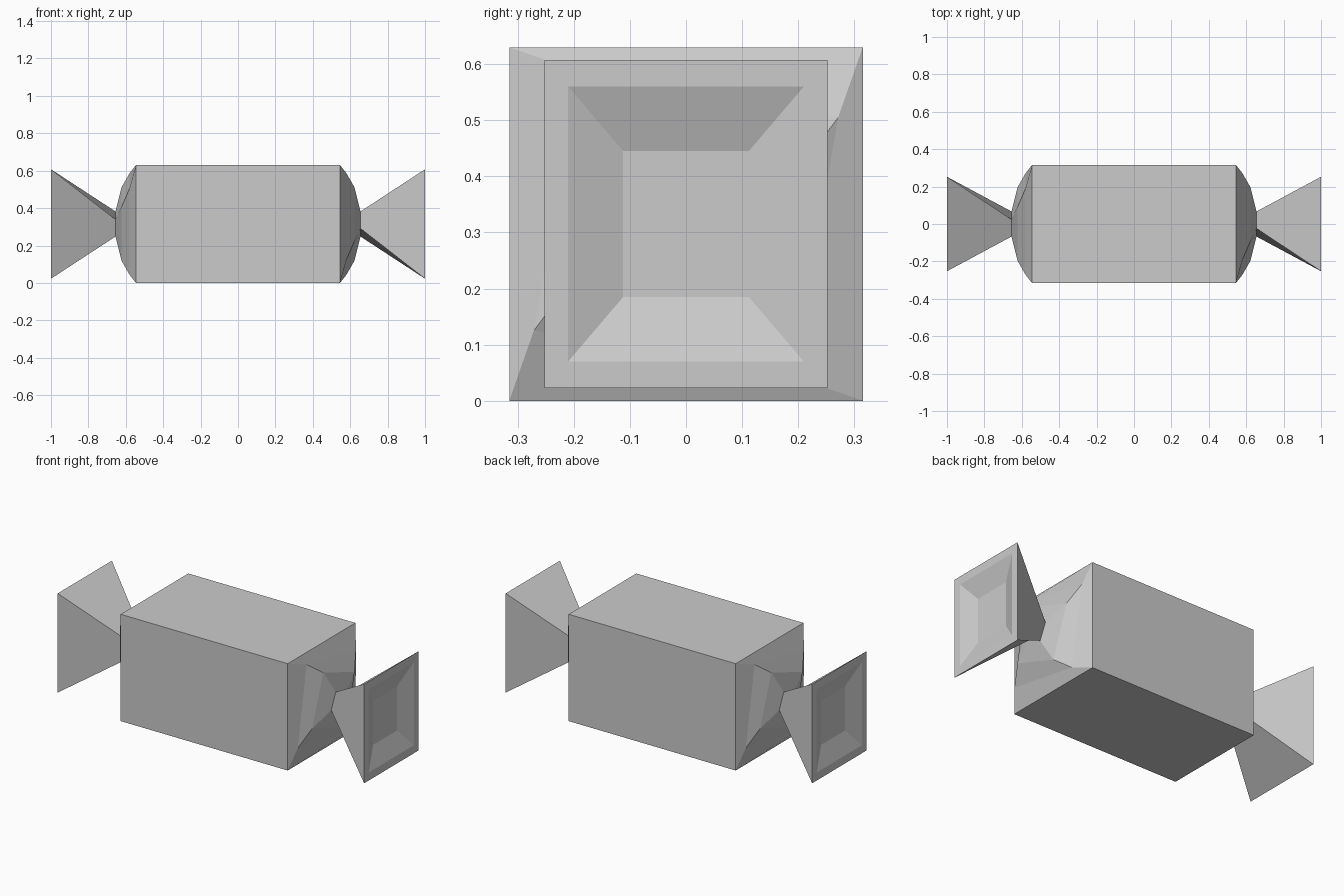
import bpy, bmesh
from math import cos, sin, radians, pi

if "Cube" in bpy.data.objects:
    bpy.data.objects.remove(bpy.data.objects["Cube"])

H = 0.315  # half height of the body, also the centre height


def square(x, radius, twist):
    """Square ring across x, given corner radius and twist in degrees."""
    pts = []
    for k in range(4):
        a = pi / 4 + k * pi / 2 - radians(twist)
        pts.append((x, radius * cos(a), H + radius * sin(a)))
    return pts


def rect(x, hy, hz):
    return [(x, hy, H + hz), (x, -hy, H + hz), (x, -hy, H - hz), (x, hy, H - hz)]


def loft(name, rings, cap_end=False, turn=1):
    """Skin four-cornered rings; turn=-1 spins the part half a turn about z."""
    bm = bmesh.new()
    loops = [[bm.verts.new((x * turn, y * turn, z)) for x, y, z in r] for r in rings]
    for a, b in zip(loops, loops[1:]):
        for k in range(4):
            n = (k + 1) % 4
            bm.faces.new((a[k], a[n], b[n], b[k]))
    if cap_end:
        bm.faces.new(loops[-1])
    bmesh.ops.recalc_face_normals(bm, faces=bm.faces)
    # open shells: point the first side face away from the long axis
    f = bm.faces[:][0]
    c = f.calc_center_median()
    if f.normal.y * c.y + f.normal.z * (c.z - H) < 0:
        bmesh.ops.reverse_faces(bm, faces=bm.faces)
    me = bpy.data.meshes.new(name)
    bm.to_mesh(me)
    bm.free()
    ob = bpy.data.objects.new(name, me)
    bpy.context.collection.objects.link(ob)
    return ob


R = H * 2 ** 0.5

# Wrapped block in the middle
loft("candy_body", [square(-0.545, R, 0), square(0.545, R, 0)])

# Twisted shoulder, pinched neck, flared tail and its recessed face
end = [
    square(0.545, R, 0),
    square(0.58, 0.331, 10),
    square(0.622, 0.218, 20),
    square(0.655, 0.0715, 25),
    rect(1.0, 0.2525, 0.2925),
    rect(1.0, 0.21, 0.245),
    rect(0.96, 0.112, 0.13),
]
loft("right_wrapper_end", end, cap_end=True)
loft("left_wrapper_end", end, cap_end=True, turn=-1)
